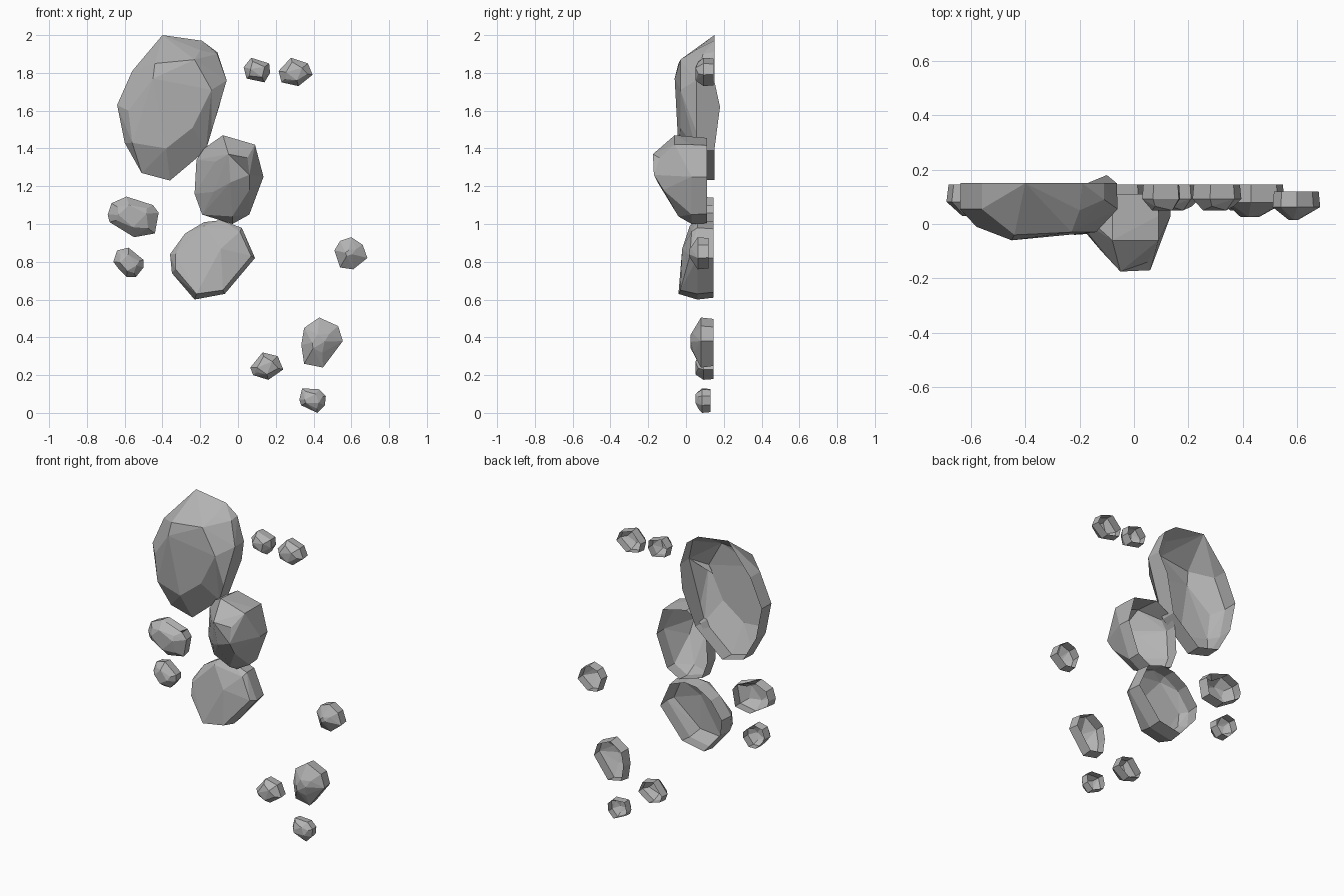
import bpy
import bmesh
from mathutils import Vector

old = bpy.data.objects.get("Cube")
if old:
    bpy.data.objects.remove(old, do_unlink=True)

# One plain stone colour
stone = bpy.data.materials.new("stone grey")
stone.use_nodes = True
grey = (0.45, 0.45, 0.45, 1)
stone.diffuse_color = grey
stone.node_tree.nodes["Principled BSDF"].inputs["Base Color"].default_value = grey

UNIT = 0.01  # coordinates below are hundredths


def shell_object(name, points, dents):
    """Wrap points in a faceted stone shell that is open at the back."""
    bm = bmesh.new()
    for point in points:
        bm.verts.new(Vector(point) * UNIT)
    result = bmesh.ops.convex_hull(bm, input=bm.verts)
    spare = {g for g in result["geom_interior"] + result["geom_unused"]
             if isinstance(g, bmesh.types.BMVert)}
    bmesh.ops.delete(bm, geom=list(spare), context="VERTS")
    bmesh.ops.recalc_face_normals(bm, faces=bm.faces)
    # Open the back, which sits against a wall
    bm.normal_update()
    rear = [f for f in bm.faces if f.normal.y > 0.9]
    bmesh.ops.delete(bm, geom=rear, context="FACES")
    # Knock a hollow into the facet nearest each dent
    for dent in dents:
        target = Vector(dent) * UNIT
        facet = min(bm.faces, key=lambda f: (f.calc_center_median() - target).length)
        bmesh.ops.poke(bm, faces=[facet])["verts"][0].co = target
    # Merge coplanar triangles into broad flat facets
    bmesh.ops.dissolve_limit(bm, angle_limit=0.06, verts=bm.verts, edges=bm.edges)
    mesh = bpy.data.meshes.new(name)
    bm.to_mesh(mesh)
    bm.free()
    mesh.materials.append(stone)
    obj = bpy.data.objects.new(name, mesh)
    bpy.context.collection.objects.link(obj)
    return obj


def ring(outline, depth, scale):
    """Place an x-z outline at a depth, shrunk towards its own centre."""
    cx = sum(p[0] for p in outline) / len(outline)
    cz = sum(p[1] for p in outline) / len(outline)
    return [(cx + (x - cx) * scale, depth, cz + (z - cz) * scale) for x, z in outline]


def boulder(name, outline, middle, back, shrink, corners, dents=()):
    """Large stone: girdle outline, rear rim and chosen extra corners."""
    cloud = ring(outline, middle, 1) + ring(outline, back, shrink) + corners
    return shell_object(name, cloud, dents)


def pebble(name, outline, front=5, back=14.5, crown=0.55, dents=()):
    """Small stone: outline wall with a shallow chipped or pointed front."""
    girdle = front + (back - front) * 0.45
    cloud = ring(outline, girdle, 1) + ring(outline, back, 0.94)
    cloud += ring(outline[::2], front, crown)
    cloud += ring(outline[1::2], front + 1.5, crown + 0.15)
    return shell_object(name, cloud, dents)


# Large upper boulder, with its crest leaning back and a groove down the front
boulder("upper_boulder",
        [(-6, 176), (-14, 149), (-17, 139), (-36, 123), (-51, 127),
         (-60, 143), (-64, 163), (-56, 181), (-48, 186)],
        5.5, 15, 0.99,
        [(-40, 15, 200), (-19, 15, 197), (-11, 15, 191), (-11, 9, 190),
         (-20, 5, 192), (-34, 4, 191), (-10, 18, 162),
         (-44, -4, 185), (-23, -3, 187), (-14, -3, 171), (-24, -3, 151),
         (-38, -4, 140), (-56, -1, 143), (-58, -1, 160), (-45, -6, 177)],
        [(-20, 1, 168)])

# Middle boulder, jutting furthest forward with a notch under its brow
boulder("middle_boulder",
        [(-8, 146), (9, 142), (13.5, 125), (6, 105), (-3, 100),
         (-19, 105), (-23, 116), (-22, 134), (-18, 140)],
        3, 11, 0.98,
        [(-8, -6, 147), (9, -6, 142), (-5, -17.5, 137), (6, -17, 126),
         (5, -14, 135), (6, -12, 118), (-4, -15, 122), (-12, -10, 133),
         (-13, -7, 117), (-3, -4, 104)],
        [(-2, -14, 133)])

# Lower boulder, with a broad front leaning out at the foot
boulder("lower_boulder",
        [(-18, 101), (-9, 102), (2, 98), (9, 82), (-7, 63),
         (-23, 60), (-35, 74), (-36, 84), (-28, 95)],
        6, 14.5, 0.96,
        [(-22, -4, 63), (-8, -3, 65), (-33, 0, 76), (-33, 1, 84),
         (7, 2, 83), (1, 3, 96), (-18, 2, 99), (-9, -2, 87)])

# Scattered pebbles, from the top down
pebble("top_inner_pebble",
       [(3, 183), (7, 188), (16.5, 185), (17, 180), (14, 175), (4.5, 177)])
pebble("top_outer_pebble",
       [(21.5, 181), (28, 188), (37, 185), (39.5, 179), (32, 173), (23, 175)])
pebble("right_upper_pebble",
       [(-69, 105), (-67, 111), (-59, 114.5), (-45, 110), (-42, 106),
        (-44, 95), (-55, 93), (-68, 101)], front=3, dents=[(-50, 10, 108)])
pebble("right_lower_pebble",
       [(-66, 80), (-64, 86), (-58, 87.5), (-50, 81), (-50, 77), (-54, 72),
        (-59, 72), (-63, 76)])
pebble("left_high_pebble",
       [(51, 86), (54, 91), (60, 93), (66, 89), (68.5, 82), (61, 76), (54, 77)],
       front=1.5, back=12, crown=0.2)
pebble("left_large_pebble",
       [(33.5, 36), (35, 45), (43, 50.5), (53, 46), (55.5, 38), (45, 24), (35, 26)],
       front=2.5, crown=0.3)
pebble("bottom_inner_pebble",
       [(6.5, 24), (13, 32), (21, 30), (24, 23), (16, 17.5), (8, 20)])
pebble("bottom_outer_pebble",
       [(32.5, 7), (34, 13), (43, 12.5), (46.5, 9), (46, 4), (42, 0), (33.5, 4)],
       front=5, back=13)
